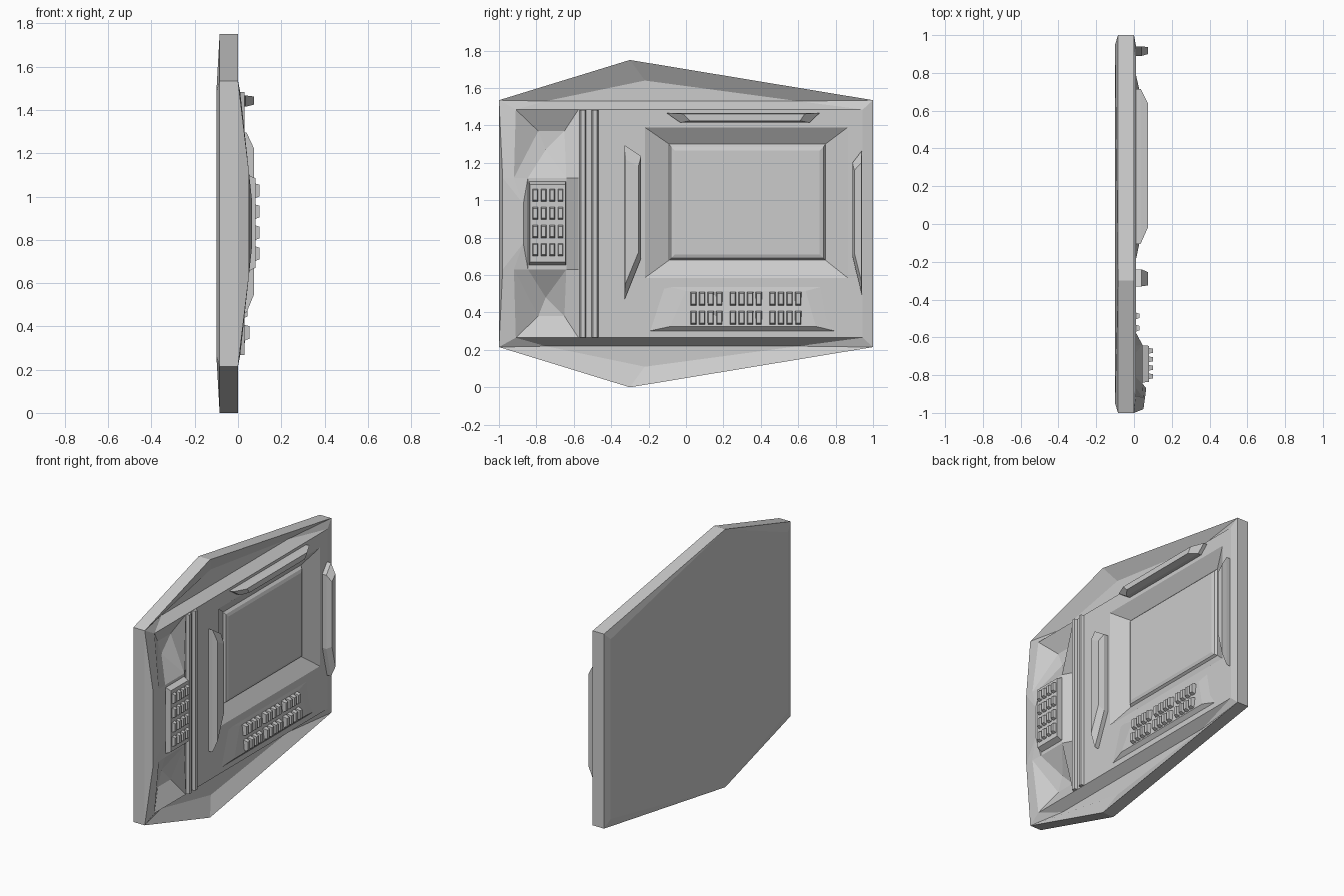
import bpy, bmesh

if "Cube" in bpy.data.objects:
    bpy.data.objects.remove(bpy.data.objects["Cube"])

H = 1.75  # total height, the shell mirrors about H / 2


def mesh_object(name, faces):
    """Make an object from faces given as lists of (x, y, z) corners."""
    bm = bmesh.new()
    for f in faces:
        bm.faces.new([bm.verts.new(p) for p in f])
    bmesh.ops.remove_doubles(bm, verts=bm.verts, dist=0.0005)
    bmesh.ops.recalc_face_normals(bm, faces=bm.faces)
    me = bpy.data.meshes.new(name)
    bm.to_mesh(me)
    bm.free()
    ob = bpy.data.objects.new(name, me)
    bpy.context.collection.objects.link(ob)
    return ob


def rect(y0, y1, z0, z1):
    return [(y0, z0), (y1, z0), (y1, z1), (y0, z1)]


def at(x, poly):
    return [(x, y, z) for y, z in poly]


def ring(a, b):
    """Quads joining two loops of equal length."""
    n = len(a)
    return [[a[i], a[(i + 1) % n], b[(i + 1) % n], b[i]] for i in range(n)]


def loft(name, *loops):
    faces = [loops[0], loops[-1]]
    for a, b in zip(loops, loops[1:]):
        faces += ring(a, b)
    return mesh_object(name, faces)


def flip(p):
    return (p[0], p[1], H - p[2])


# --- Shell: hexagonal slab with recessed wedges, side tub and raised ridge ---
o1, pk, c1 = (0, -1, 1.535), (0, -.3, 1.75), (0, 1, 1.535)           # rim
o1b, pkb, c1b = [(-.085, p[1], p[2]) for p in (o1, pk, c1)]          # back rim
k1, k2 = (-.1, -.95, 1.485), (-.1, .95, 1.485)                       # back plate
F1, F2, V = (-.05, -.75, 1.53), (-.05, .6, 1.53), (-.05, -.22, 1.64)  # wedge floor
r1, r2, r3 = (.01, -.91, 1.485), (.05, -.92, 1.12), (.065, -.87, .98)  # ridge
o2 = (.05, -.98, 1.12)
P, Q, R1 = (.01, -.575, 1.485), (.01, -.575, 1.12), (.01, .945, 1.485)
A, B, C = (-.05, -.79, 1.37), (-.05, -.65, 1.37), (-.05, -.75, 1.27)  # tub floor
D, E = (.045, -.845, 1.12), (.045, -.64, 1.12)

half = [
    [o1, F1, V, pk], [pk, V, F2, c1], [F1, V, F2],
    [o1, F1, r1], [F1, F2, R1, P, r1], [F2, c1, R1],
    [o1, o2, r2, r1], [o2, r2, r3],
    [r1, P, B, A], [r1, r2, A], [r2, D, C, A], [r2, r3, D],
    [A, B, C], [C, D, E], [B, C, E], [P, B, E, Q],
    [o1, pk, pkb, o1b], [pk, c1, c1b, pkb],
    [o1b, pkb, k1], [pkb, k1, k2], [pkb, k2, c1b],
]
spans = [(o1, o2), (o2, r3), (r3, D), (D, E), (E, Q), (c1, R1),
         (o1, o1b), (c1, c1b), (o1b, k1), (k1, k2), (k2, c1b)]
faces = half + [[flip(p) for p in f] for f in half]
faces += [[a, b, flip(b), flip(a)] for a, b in spans]

# front panel around the sunken screen, then its sloped frame and raised glass
loops = [at(.01, rect(-.575, .945, .265, 1.485)),
         at(.01, rect(-.22, .865, .585, 1.39)),
         at(-.05, rect(-.09, .745, .68, 1.30)),
         at(-.035, rect(-.08, .735, .69, 1.285)),
         at(-.028, rect(-.06, .715, .71, 1.265))]
for a, b in zip(loops, loops[1:]):
    faces += ring(a, b)
faces.append(loops[-1])
mesh_object("console_shell", faces)

# --- Two vertical ribs ---
for i, y in enumerate((-.55, -.485)):
    loft(f"divider_rib_{i}", at(0, rect(y - .024, y + .02, .267, 1.483)),
         at(.03, rect(y - .012, y + .01, .267, 1.483)))

# --- Guard bars around the screen ---
loft("guard_bar_left",
     at(.005, [(-.33, .465), (-.24, .69), (-.24, 1.235), (-.33, 1.295)]),
     at(.04, [(-.33, .465), (-.24, .69), (-.24, 1.235), (-.33, 1.295)]),
     at(.075, [(-.325, .55), (-.255, .72), (-.255, 1.18), (-.325, 1.22)]))
loft("guard_bar_right",
     at(.005, [(.94, .495), (.89, .70), (.89, 1.2), (.94, 1.265)]),
     at(.04, [(.94, .495), (.89, .70), (.89, 1.2), (.94, 1.265)]),
     at(.075, [(.937, .57), (.9, .72), (.9, 1.16), (.937, 1.2)]))
loft("guard_bar_top",
     at(.005, [(-.03, 1.415), (.66, 1.415), (.715, 1.467), (-.105, 1.467)]),
     at(.035, [(-.03, 1.415), (.66, 1.415), (.715, 1.467), (-.105, 1.467)]),
     at(.075, [(.02, 1.425), (.61, 1.425), (.635, 1.462), (-.015, 1.462)]))


def button(name, x, y, z, w, h, d):
    loft(name, at(x - .015, rect(y - w / 2, y + w / 2, z - h / 2, z + h / 2)),
         at(x + d, rect(y - w * .32, y + w * .32, z - h * .32, z + h * .36)))


# --- Side keypad ---
loft("side_keypad_block", at(0, rect(-.845, -.64, .63, 1.12)),
     at(.08, rect(-.835, -.645, .67, 1.085)))
for i in range(4):
    for j in range(4):
        button(f"side_key_{i}_{j}", .08, -.806 + i * .045, .735 + j * .097,
               .034, .078, .02)

# --- Tilted keypad under the screen ---
loft("lower_keypad_base",
     at(.008, [(-.2, .3), (.8, .3), (.755, .545), (-.12, .545)]),
     [(.032, -.085, .325), (.032, .695, .325), (.014, .64, .515), (.014, 0, .515)])
for g in range(3):
    for i in range(4):
        for j in range(2):
            button(f"lower_key_{g}_{i}_{j}", .028 - j * .01,
                   .04 + g * .211 + i * .046, .37 + j * .102, .037, .084, .026)
